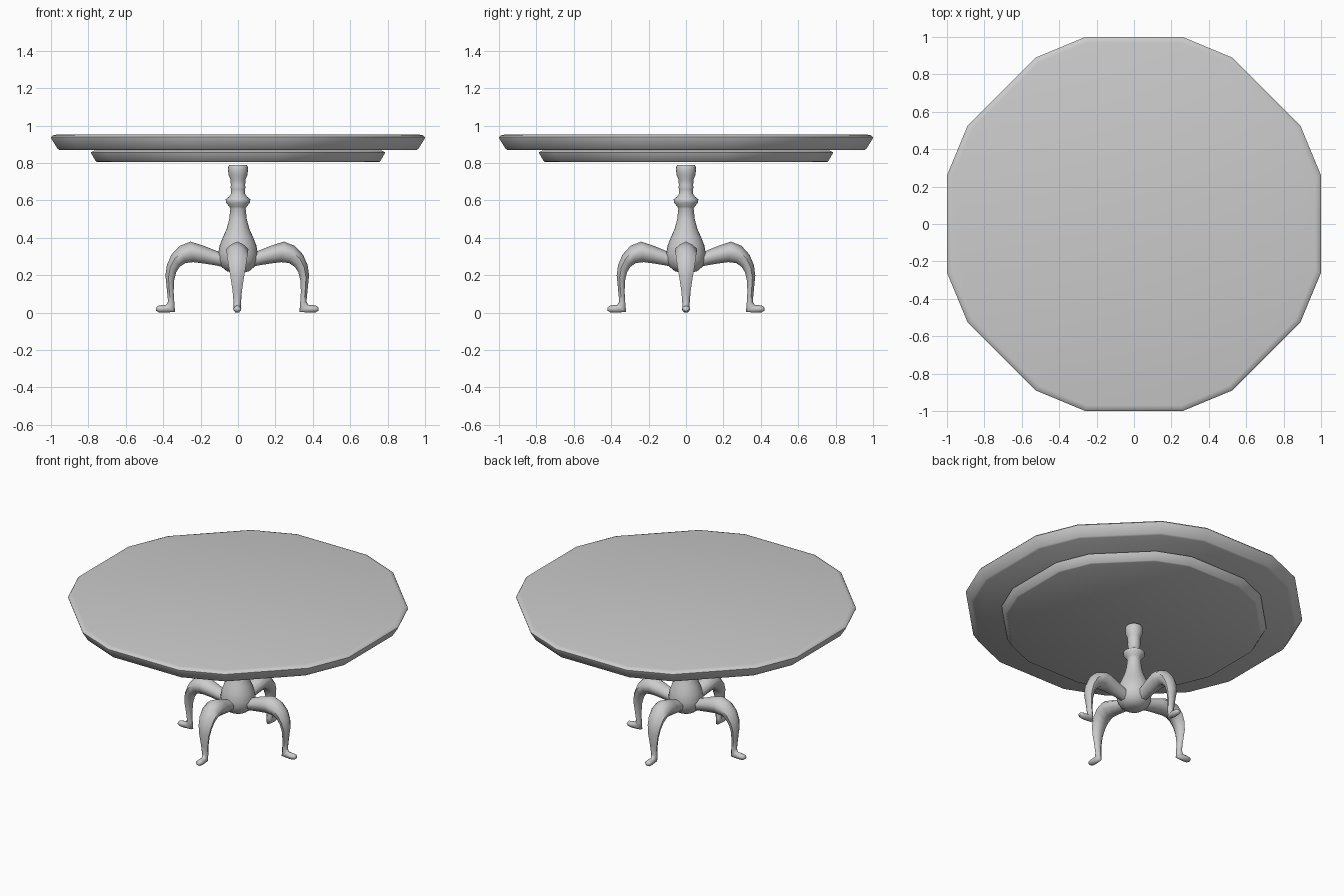
import bpy, bmesh, math
from mathutils import Vector


def finish(name, rings, close_start=True, close_end=True, angle=40):
    """Skin a list of closed rings into a smooth-shaded object."""
    bm = bmesh.new()
    loops = [[bm.verts.new(p) for p in r] for r in rings]
    n = len(loops[0])
    for a, b in zip(loops, loops[1:]):
        for i in range(n):
            j = (i + 1) % n
            bm.faces.new((a[i], a[j], b[j], b[i]))
    if close_start:
        bm.faces.new(loops[0])
    if close_end:
        bm.faces.new(loops[-1])
    bmesh.ops.recalc_face_normals(bm, faces=bm.faces[:])
    me = bpy.data.meshes.new(name)
    bm.to_mesh(me)
    bm.free()
    ob = bpy.data.objects.new(name, me)
    bpy.context.collection.objects.link(ob)
    bpy.ops.object.select_all(action='DESELECT')
    ob.select_set(True)
    bpy.context.view_layer.objects.active = ob
    bpy.ops.object.shade_smooth_by_angle(angle=math.radians(angle))
    return ob


# Sixteen-sided outline shared by both table slabs
quarter = [(1.0, 0.26), (0.89, 0.525), (0.525, 0.89), (0.26, 1.0)]
outline = []
for k in range(4):
    for x, y in quarter:
        for _ in range(k):
            x, y = -y, x
        outline.append((x, y))


def slab(name, profile):
    finish(name, [[(x * s, y * s, z) for x, y in outline] for s, z in profile])


slab("table_top", [(0.955, 0.87), (0.965, 0.877), (0.998, 0.93),
                   (1.0, 0.938), (0.992, 0.947), (0.97, 0.952)])
slab("under_top", [(0.752, 0.805), (0.76, 0.809), (0.783, 0.848),
                   (0.787, 0.857), (0.77, 0.866)])

# Turned pedestal
pedestal = [(0.03, 0.213), (0.06, 0.222), (0.088, 0.245), (0.104, 0.28),
            (0.106, 0.315), (0.098, 0.36), (0.08, 0.405), (0.06, 0.45),
            (0.047, 0.50), (0.041, 0.555), (0.046, 0.567), (0.064, 0.588),
            (0.066, 0.606), (0.046, 0.622), (0.038, 0.635), (0.038, 0.66),
            (0.041, 0.67), (0.038, 0.68), (0.04, 0.71), (0.05, 0.735),
            (0.053, 0.76), (0.052, 0.782), (0.046, 0.79)]
N = 24
finish("pedestal", [[(r * math.cos(2 * math.pi * i / N), r * math.sin(2 * math.pi * i / N), z)
                     for i in range(N)] for r, z in pedestal], angle=60)

# Cabriole leg stations: outer x, z, inner x, z, half width
stations = [(0.04, 0.315, 0.04, 0.235, 0.035), (0.11, 0.33, 0.11, 0.252, 0.042),
            (0.18, 0.358, 0.18, 0.263, 0.052), (0.25, 0.38, 0.235, 0.27, 0.060),
            (0.308, 0.357, 0.278, 0.265, 0.057), (0.352, 0.31, 0.308, 0.245, 0.052),
            (0.376, 0.255, 0.327, 0.215, 0.045), (0.384, 0.20, 0.338, 0.17, 0.036),
            (0.376, 0.12, 0.34, 0.11, 0.025), (0.370, 0.06, 0.336, 0.045, 0.020),
            (0.380, 0.042, 0.332, 0.004, 0.019), (0.405, 0.040, 0.39, 0.0, 0.022),
            (0.425, 0.036, 0.42, 0.002, 0.020), (0.434, 0.027, 0.434, 0.010, 0.012)]
# Ridged cross-section: fraction from outer to inner, share of half width
section = [(0, 0), (0.14, 0.55), (0.36, 1), (0.7, 0.9), (1, 0.4),
           (1, -0.4), (0.7, -0.9), (0.36, -1), (0.14, -0.55)]
leg_rings = []
for ox, oz, ix, iz, w in stations:
    leg_rings.append([Vector((ox + (ix - ox) * t, w * s, oz + (iz - oz) * t))
                      for t, s in section])

for k, side in enumerate(("right", "back", "left", "front")):
    c, s = round(math.cos(k * math.pi / 2)), round(math.sin(k * math.pi / 2))
    reach = 0.965 if k % 2 else 1.0
    rings = [[((p.x * reach) * c - p.y * s - 0.004, (p.x * reach) * s + p.y * c, p.z)
              for p in ring] for ring in leg_rings]
    finish(side + "_leg", rings, angle=60)
